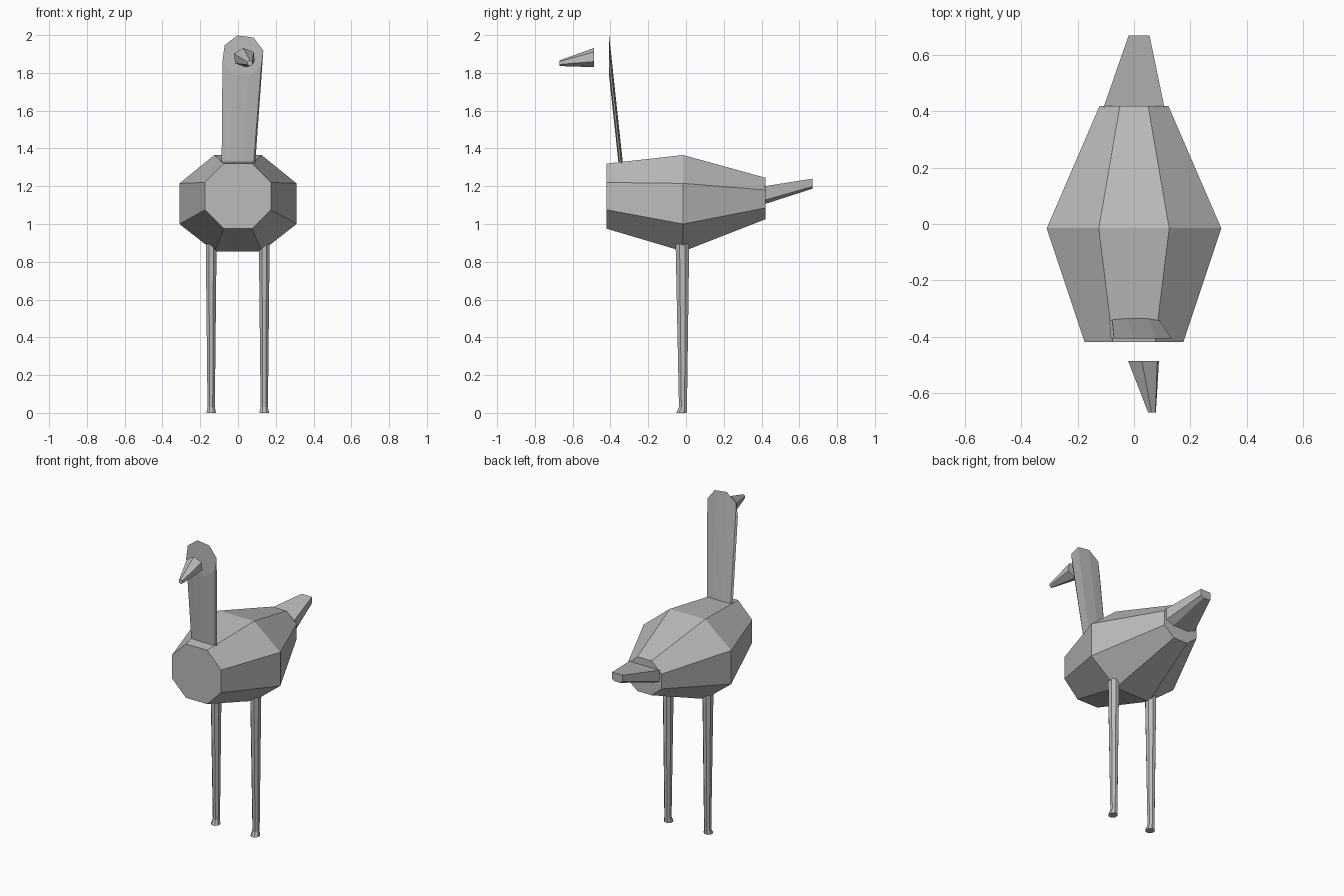
import bpy, bmesh
from math import cos, sin, pi

cube = bpy.data.objects.get("Cube")
if cube:
    bpy.data.objects.remove(cube, do_unlink=True)

grey = bpy.data.materials.new("plain grey")
grey.use_nodes = True
GREY = (0.5, 0.5, 0.5, 1)
grey.diffuse_color = GREY
grey.node_tree.nodes["Principled BSDF"].inputs["Base Color"].default_value = GREY


def loft(name, rings):
    """Skin equal-sided rings in order, with a flat cap on both ends."""
    bm = bmesh.new()
    loops = [[bm.verts.new(p) for p in ring] for ring in rings]
    n = len(loops[0])
    for a, b in zip(loops, loops[1:]):
        for i in range(n):
            j = (i + 1) % n
            bm.faces.new((a[i], a[j], b[j], b[i]))
    bm.faces.new(loops[0])
    bm.faces.new(loops[-1])
    bmesh.ops.recalc_face_normals(bm, faces=bm.faces)
    mesh = bpy.data.meshes.new(name)
    bm.to_mesh(mesh)
    bm.free()
    mesh.materials.append(grey)
    obj = bpy.data.objects.new(name, mesh)
    bpy.context.collection.objects.link(obj)
    return obj


def upright(y, cx, cz, rx, rz, n, turn):
    """Ring in a vertical plane facing the front."""
    return [(cx + rx * cos(turn + 2 * pi * i / n), y, cz + rz * sin(turn + 2 * pi * i / n))
            for i in range(n)]


def level(z, cx, cy, rx, ry, n, turn):
    """Ring in a horizontal plane."""
    return [(cx + rx * cos(turn + 2 * pi * i / n), cy + ry * sin(turn + 2 * pi * i / n), z)
            for i in range(n)]


def body_ring(y, half, side_low, side_high, flat, low, high):
    """Symmetrical octagon with flat top, bottom and sides."""
    right = [(flat, y, low), (half, y, side_low), (half, y, side_high), (flat, y, high)]
    return right + [(-x, y, z) for x, y, z in reversed(right)]


# Body: widest in the middle
loft("body", [
    body_ring(-0.42, 0.175, 1.075, 1.22, 0.075, 0.975, 1.32),
    body_ring(-0.015, 0.31, 1.0, 1.215, 0.125, 0.855, 1.365),
    body_ring(0.42, 0.122, 1.085, 1.18, 0.05, 1.025, 1.245),
])

# Tail: wide flat root, small raised tip
def tail_ring(y, cx, half, high, low):
    mid = low + (high - low) * 0.22
    shape = [(1, high), (1, mid), (0.5, low), (-0.5, low), (-1, mid), (-1, high)]
    return [(cx + s * half, y, z) for s, z in shape]

loft("tail", [tail_ring(0.415, 0, 0.108, 1.2, 1.105),
              tail_ring(0.67, 0.018, 0.037, 1.24, 1.187)])

# Neck: flattened root opening out into an upright front-facing head disc
TURN = pi / 8 - 0.13
loft("neck_and_head", [
    level(1.315, 0.002, -0.345, 0.092, 0.012, 8, TURN),
    upright(-0.407, 0.026, 1.89, 0.112, 0.112, 8, TURN),
])

# Beak: six-sided, drooping to one side
loft("beak", [
    upright(-0.487, 0.034, 1.881, 0.06, 0.051, 6, pi / 2 + 0.1),
    upright(-0.67, 0.064, 1.851, 0.015, 0.015, 6, pi / 2 + 0.1),
])

# Legs: slim taper with a small flare at the foot
for name, x in (("left_leg", 0.139), ("right_leg", -0.142)):
    loft(name, [
        level(0.895, x, -0.019, 0.031, 0.039, 8, pi / 8),
        level(0.03, x, -0.016, 0.021, 0.023, 8, pi / 8),
        level(0, x, -0.024, 0.028, 0.03, 8, pi / 8),
    ])
